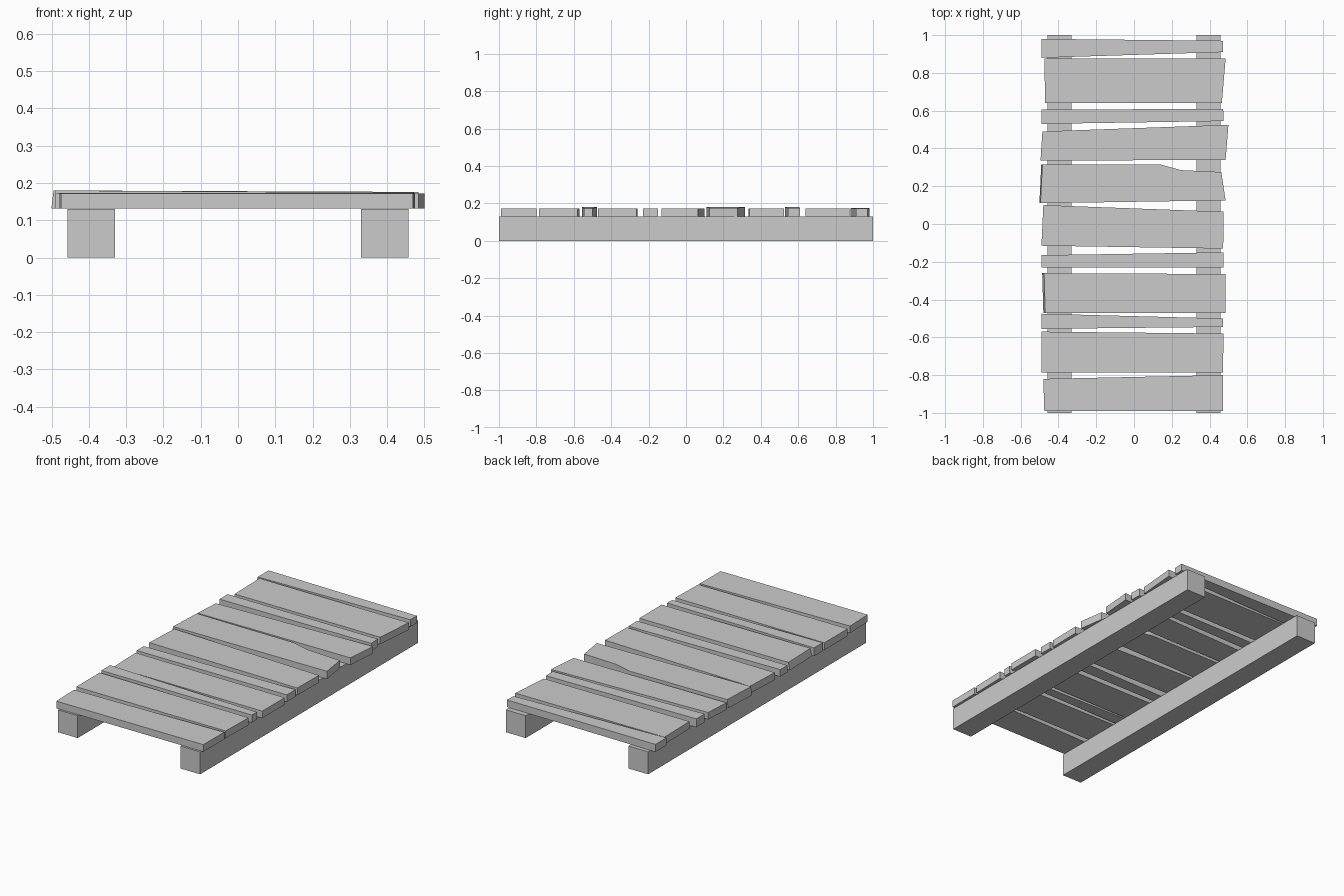
import bpy
import bmesh

old = bpy.data.objects.get("Cube")
if old:
    bpy.data.objects.remove(old, do_unlink=True)

grey = bpy.data.materials.new("light grey")
grey.use_nodes = True
colour = (0.6, 0.6, 0.6, 1)
grey.diffuse_color = colour
grey.node_tree.nodes["Principled BSDF"].inputs["Base Color"].default_value = colour


def slab(name, outline, bottom, top_left, top_right, lean=0):
    """Extrude a counter-clockwise outline; the top may tilt along x and the left end may lean."""
    bm = bmesh.new()
    lower, upper = [], []
    for x, y in outline:
        t = x + 0.5
        lower.append(bm.verts.new((x - (lean if x < 0 else 0), y, bottom)))
        upper.append(bm.verts.new((x, y, top_left + (top_right - top_left) * t)))
    bm.faces.new(upper)
    bm.faces.new(lower[::-1])
    n = len(outline)
    for i in range(n):
        j = (i + 1) % n
        bm.faces.new((lower[i], lower[j], upper[j], upper[i]))
    mesh = bpy.data.meshes.new(name)
    bm.to_mesh(mesh)
    bm.free()
    mesh.materials.append(grey)
    obj = bpy.data.objects.new(name, mesh)
    bpy.context.collection.objects.link(obj)
    return obj


# Two long beams under the deck
for side, name in ((-1, "right_beam"), (1, "left_beam")):
    a, b = sorted((side * 0.33, side * 0.457))
    slab(name, [(a, -1), (b, -1), (b, 1), (a, 1)], 0, 0.13, 0.13)

# Uneven deck planks: front-right, front-left, back-left, back-right corners
# followed by top heights at each end and the lean of the right end
planks = [
    ((-.475, -.99), (.47, -.99), (.472, -.80), (-.48, -.82), .172, .172, 0),
    ((-.49, -.785), (.47, -.785), (.475, -.58), (-.49, -.57), .173, .173, 0),
    ((-.49, -.555), (.47, -.545), (.472, -.50), (-.49, -.475), .18, .174, 0),
    ((-.47, -.47), (.485, -.47), (.485, -.265), (-.476, -.26), .174, .172, .01),
    ((-.49, -.23), (.475, -.23), (.475, -.15), (-.49, -.165), .172, .172, 0),
    ((-.49, -.115), (.472, -.13), (.475, .065), (-.48, .10), .174, .173, 0),
    ((-.495, .11), (.485, .125), (.462, .275), (-.485, .315), .18, .176, .006),
    ((-.495, .335), (.485, .34), (.5, .525), (-.485, .49), .172, .172, 0),
    ((-.49, .53), (.475, .545), (.472, .61), (-.49, .605), .18, .175, 0),
    ((-.47, .64), (.465, .64), (.485, .875), (-.475, .875), .173, .172, 0),
    ((-.49, .88), (.47, .91), (.472, .97), (-.49, .98), .175, .172, 0),
]
for i, (*corners, left, right, lean) in enumerate(planks, 1):
    if i == 7:  # chipped back edge
        corners[3:3] = [(.25, .285), (.14, .315)]
    slab(f"deck_plank_{i}", corners, 0.131, left, right, lean)
